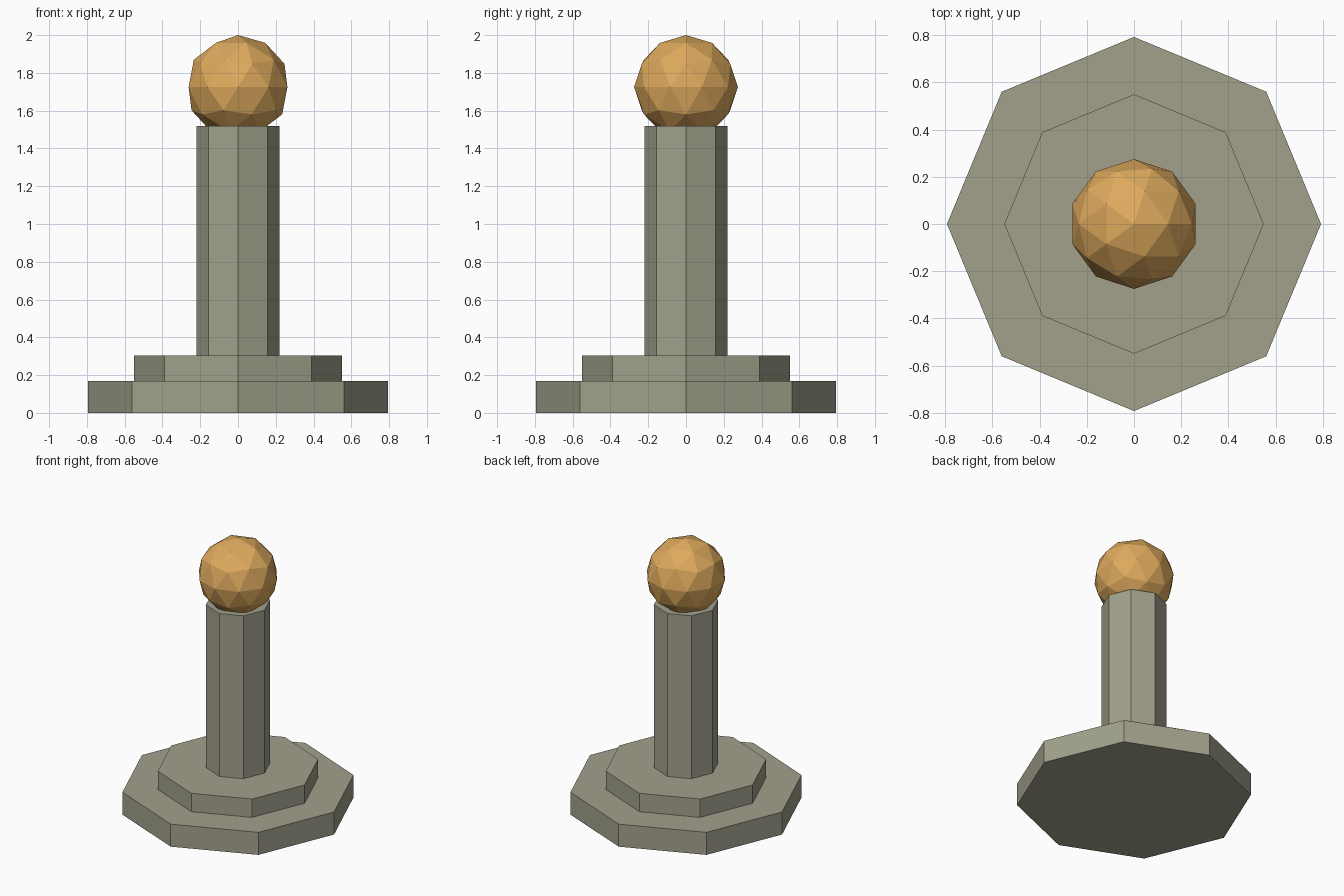
import bpy
import math

if "Cube" in bpy.data.objects:
    bpy.data.objects.remove(bpy.data.objects["Cube"])


def material(name, colour):
    mat = bpy.data.materials.new(name)
    mat.diffuse_color = (*colour, 1.0)
    mat.use_nodes = True
    mat.node_tree.nodes["Principled BSDF"].inputs["Base Color"].default_value = mat.diffuse_color
    return mat


stone = material("grey stone", (0.36, 0.355, 0.265))
amber = material("amber", (0.73, 0.40, 0.11))


def octagon(name, radius, bottom, top):
    """Eight-sided block with corners on the x and y axes."""
    bpy.ops.mesh.primitive_cylinder_add(
        vertices=8, radius=radius, depth=top - bottom,
        location=(0, 0, (bottom + top) / 2))
    obj = bpy.context.object
    obj.name = name
    obj.data.materials.append(stone)


# Stepped base and shaft
octagon("lower_step", 0.793, 0.0, 0.168)
octagon("upper_step", 0.55, 0.168, 0.305)
octagon("shaft", 0.22, 0.305, 1.52)

# Faceted ball resting in the top of the shaft
bpy.ops.mesh.primitive_ico_sphere_add(
    subdivisions=2, radius=0.275, location=(0, 0, 1.725))
ball = bpy.context.object
ball.name = "ball"
ball.data.materials.append(amber)
